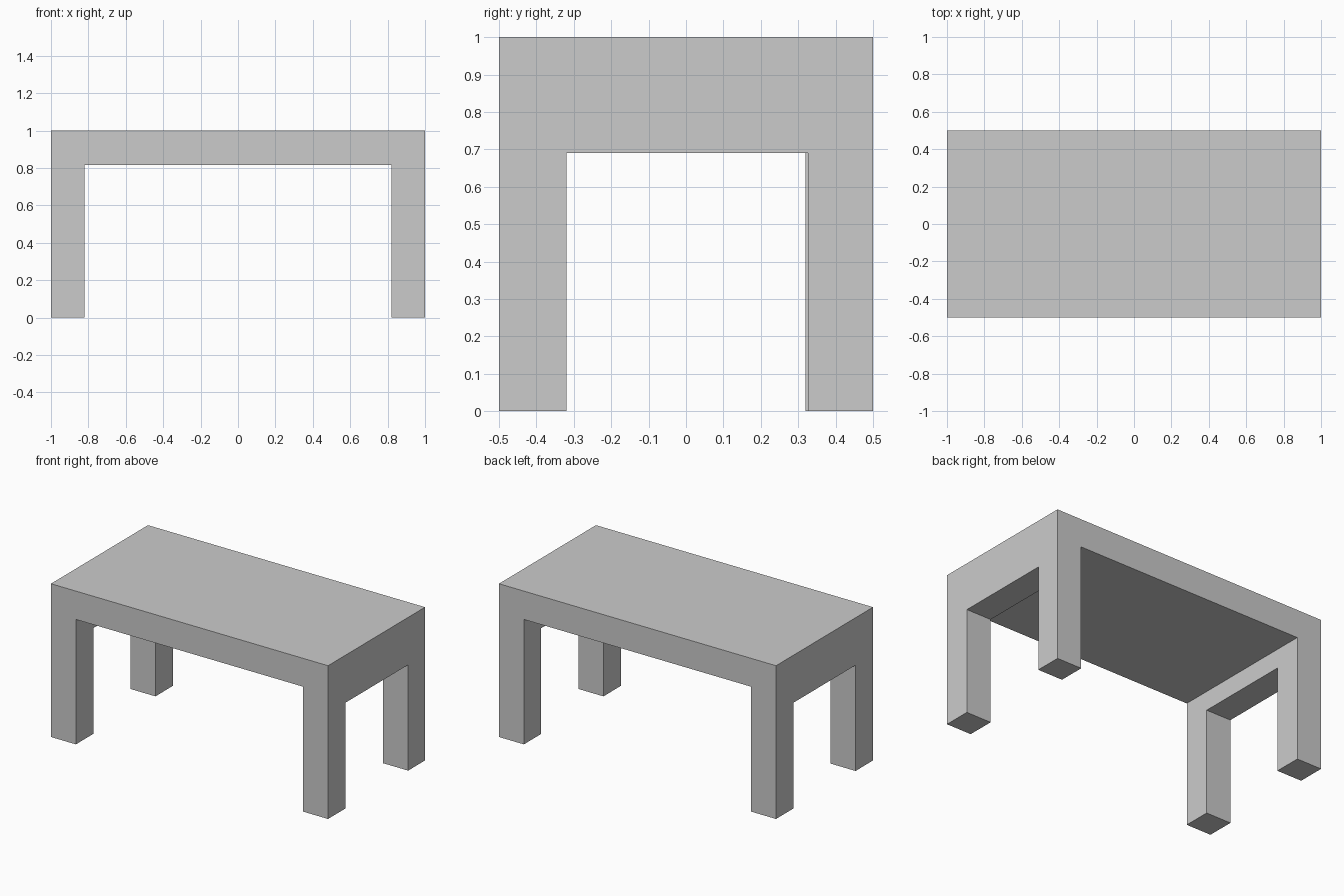
import bpy
import bmesh

if "Cube" in bpy.data.objects:
    bpy.data.objects.remove(bpy.data.objects["Cube"])

LENGTH, WIDTH, HEIGHT = 2.0, 1.0, 1.0
LEG_X = 0.82        # inner face of the legs along the length
TOP_UNDER = 0.815   # underside of the table top
APRON_UNDER = 0.69  # underside of the end aprons


def add_object(name, bm):
    bmesh.ops.recalc_face_normals(bm, faces=bm.faces)
    mesh = bpy.data.meshes.new(name)
    bm.to_mesh(mesh)
    bm.free()
    obj = bpy.data.objects.new(name, mesh)
    bpy.context.collection.objects.link(obj)
    return obj


def extrude_along_y(name, profile, y0, y1):
    """Solid from an (x, z) outline running from y0 to y1."""
    bm = bmesh.new()
    face = bm.faces.new([bm.verts.new((x, y0, z)) for x, z in profile])
    new = bmesh.ops.extrude_face_region(bm, geom=[face])["geom"]
    verts = [v for v in new if isinstance(v, bmesh.types.BMVert)]
    bmesh.ops.translate(bm, verts=verts, vec=(0, y1 - y0, 0))
    return add_object(name, bm)


# Table body: top and end walls as one bridge-shaped solid
hx = LENGTH / 2
bridge = [(-hx, 0), (-LEG_X, 0), (-LEG_X, TOP_UNDER), (LEG_X, TOP_UNDER),
          (LEG_X, 0), (hx, 0), (hx, HEIGHT), (-hx, HEIGHT)]
table = extrude_along_y("table", bridge, -WIDTH / 2, WIDTH / 2)

# End openings: leave two legs and an apron at each end
for side, back_y in ((-1, 0.32), (1, 0.326)):
    a, b = sorted((side * (LEG_X - 0.1), side * (hx + 0.1)))
    opening = [(a, -0.1), (b, -0.1), (b, APRON_UNDER), (a, APRON_UNDER)]
    cutter = extrude_along_y("end_opening_cutter", opening, -0.32, back_y)
    cutter.hide_render = True
    mod = table.modifiers.new("end_opening", "BOOLEAN")
    mod.operation = "DIFFERENCE"
    mod.solver = "EXACT"
    mod.object = cutter
    bpy.context.view_layer.objects.active = table
    bpy.ops.object.modifier_apply(modifier=mod.name)
    bpy.data.objects.remove(cutter)
